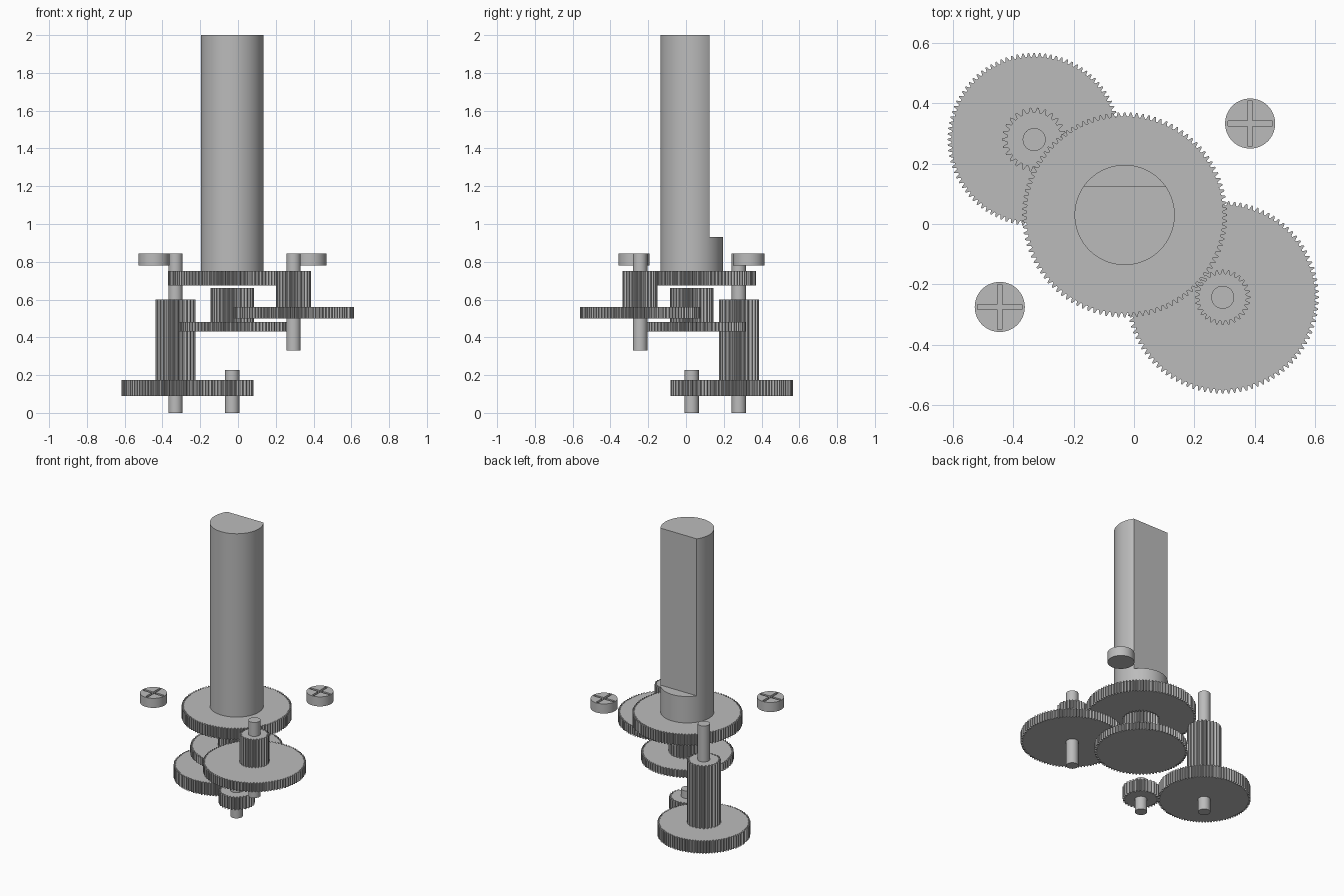
import bpy
import bmesh
from math import cos, sin, pi, radians

if "Cube" in bpy.data.objects:
    bpy.data.objects.remove(bpy.data.objects["Cube"], do_unlink=True)

steel = bpy.data.materials.new("steel_grey")
steel.use_nodes = True
GREY = (0.5, 0.5, 0.5, 1.0)
steel.diffuse_color = GREY
steel.node_tree.nodes["Principled BSDF"].inputs["Base Color"].default_value = GREY


def prism(name, outline, centre, z0, z1):
    """Extrude a closed outline around a centre from z0 to z1."""
    bm = bmesh.new()
    cx, cy = centre
    face = bm.faces.new([bm.verts.new((cx + x, cy + y, z0)) for x, y in outline])
    top = bmesh.ops.extrude_face_region(bm, geom=[face])["geom"]
    verts = [v for v in top if isinstance(v, bmesh.types.BMVert)]
    bmesh.ops.translate(bm, verts=verts, vec=(0, 0, z1 - z0))
    bmesh.ops.recalc_face_normals(bm, faces=bm.faces[:])
    mesh = bpy.data.meshes.new(name)
    bm.to_mesh(mesh)
    bm.free()
    mesh.materials.append(steel)
    obj = bpy.data.objects.new(name, mesh)
    bpy.context.collection.objects.link(obj)
    return obj


def smooth(obj):
    bpy.ops.object.select_all(action="DESELECT")
    obj.select_set(True)
    bpy.context.view_layer.objects.active = obj
    bpy.ops.object.shade_smooth_by_angle(angle=radians(25))


def circle(radius, sides):
    return [(radius * cos(2 * pi * i / sides), radius * sin(2 * pi * i / sides))
            for i in range(sides)]


def cylinder(name, centre, radius, z0, z1, sides=48):
    obj = prism(name, circle(radius, sides), centre, z0, z1)
    smooth(obj)
    return obj


def gear(name, centre, radius, teeth, z0, z1):
    """Spur gear with tapered teeth; radius is measured at the tips."""
    root = radius - 4.4 * radius / (teeth + 2)
    pitch = 2 * pi / teeth
    # (fraction of the pitch, radius) around one tooth
    tooth = [(-0.36, root), (-0.24, (root + radius) / 2), (-0.11, radius),
             (0.11, radius), (0.24, (root + radius) / 2), (0.36, root)]
    outline = [(r * cos((i + f) * pitch), r * sin((i + f) * pitch))
               for i in range(teeth) for f, r in tooth]
    return prism(name, outline, centre, z0, z1)


def cut_box(obj, centre, size):
    """Subtract a box, then remove the cutter."""
    bpy.ops.mesh.primitive_cube_add(size=1, location=centre)
    cutter = bpy.context.object
    cutter.hide_render = True
    cutter.scale = size
    mod = obj.modifiers.new("cut", "BOOLEAN")
    mod.operation = "DIFFERENCE"
    mod.solver = "EXACT"
    mod.object = cutter
    bpy.context.view_layer.objects.active = obj
    bpy.ops.object.modifier_apply(modifier=mod.name)
    bpy.data.objects.remove(cutter, do_unlink=True)


MAIN = (-0.031, 0.03)
LEFT_SIDE = (-0.331, 0.28)
RIGHT_SIDE = (0.294, -0.243)
AXLE = 0.038

# Output shaft with a flat on its back, standing on the output gear
shaft = cylinder("output_shaft", MAIN, 0.166, 0.74, 2.0, 96)
cut_box(shaft, (MAIN[0], 0.324, 1.53), (1, 0.4, 1.2))
smooth(shaft)
gear("output_gear", MAIN, 0.34, 104, 0.674, 0.75)

# Middle compound gear on the main axis
gear("middle_gear", MAIN, 0.287, 84, 0.43, 0.48)
gear("middle_pinion", MAIN, 0.115, 32, 0.48, 0.66)

# Motor pinion and its axle
gear("motor_pinion", MAIN, 0.113, 30, 0.09, 0.175)
cylinder("motor_axle", MAIN, AXLE, 0.0, 0.226)

# Low compound gear with a long pinion
gear("low_gear", LEFT_SIDE, 0.287, 96, 0.09, 0.175)
gear("low_pinion", LEFT_SIDE, 0.106, 26, 0.175, 0.6)
cylinder("low_axle", LEFT_SIDE, AXLE, 0.0, 0.845)

# High compound gear with a short pinion
gear("high_gear", RIGHT_SIDE, 0.319, 100, 0.5, 0.56)
gear("high_pinion", RIGHT_SIDE, 0.092, 28, 0.56, 0.75)
cylinder("high_axle", RIGHT_SIDE, AXLE, 0.33, 0.845)

# Two cross-slotted screw heads
for name, (x, y) in (("back_screw_head", (0.385, 0.333)),
                     ("front_screw_head", (-0.445, -0.275))):
    head = cylinder(name, (x, y), 0.083, 0.78, 0.845, 64)
    for size in ((0.148, 0.016, 0.06), (0.016, 0.148, 0.06)):
        cut_box(head, (x, y, 0.845), size)
    smooth(head)
